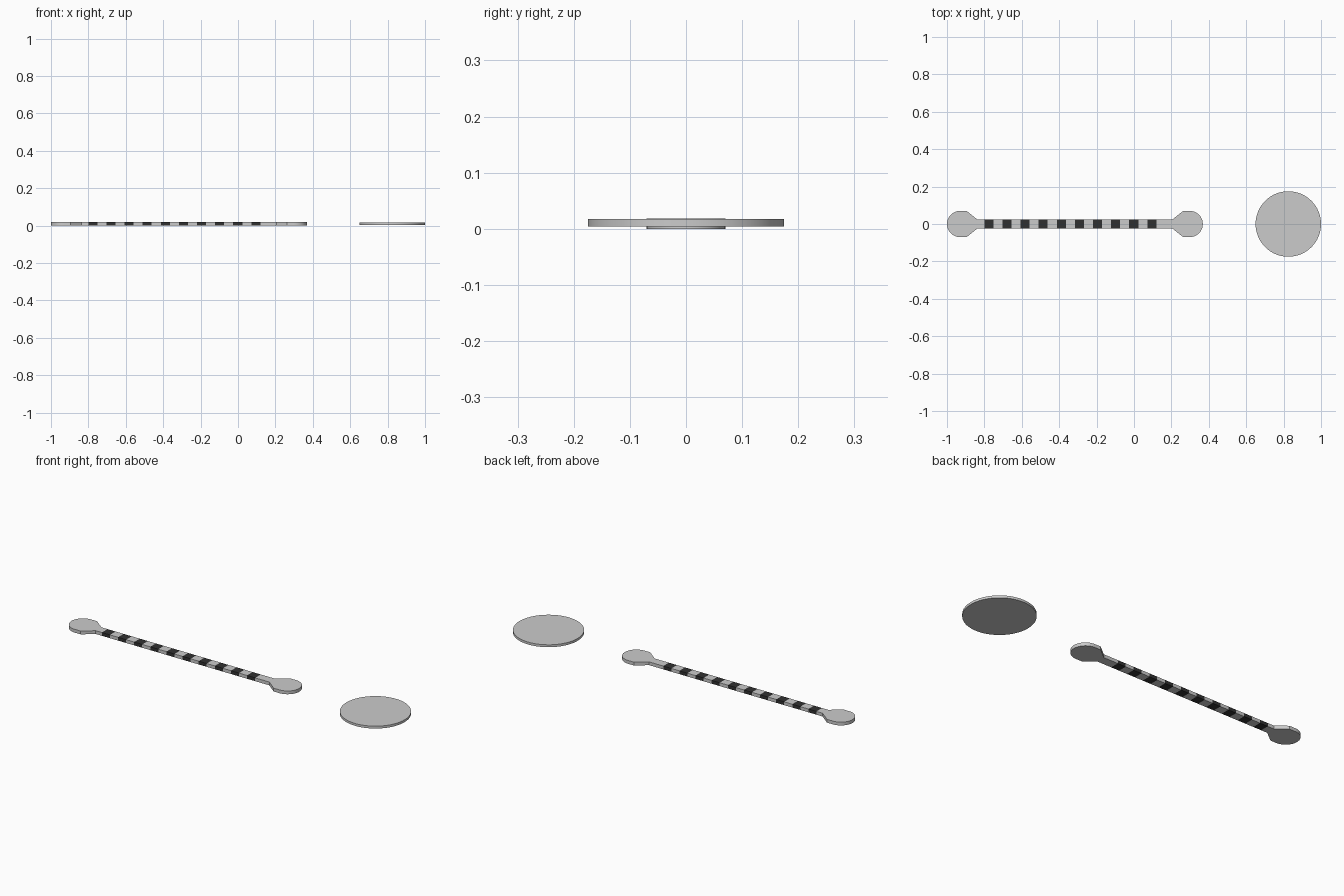
import bpy, bmesh, math

if "Cube" in bpy.data.objects:
    bpy.data.objects.remove(bpy.data.objects["Cube"])

H = 0.018            # strip thickness
MID = -0.316         # centre of the strip in x
HALF = 0.684         # half length of the strip
R, W = 0.07, 0.024   # end pad radius, strip half width
BAND0, N = -0.80, 20
STEP = 2 * (MID - BAND0) / N

dark = bpy.data.materials.new("dark_band")
dark.diffuse_color = (0.03, 0.03, 0.03, 1)
dark.use_nodes = True
dark.node_tree.nodes["Principled BSDF"].inputs["Base Color"].default_value = dark.diffuse_color
grey = bpy.data.materials.new("grey")
grey.diffuse_color = (0.8, 0.8, 0.8, 1)
grey.use_nodes = True
grey.node_tree.nodes["Principled BSDF"].inputs["Base Color"].default_value = grey.diffuse_color


def finish(name, bm):
    bmesh.ops.recalc_face_normals(bm, faces=bm.faces)
    me = bpy.data.meshes.new(name)
    bm.to_mesh(me)
    bm.free()
    ob = bpy.data.objects.new(name, me)
    bpy.context.collection.objects.link(ob)
    bpy.context.view_layer.objects.active = ob
    ob.select_set(True)
    bpy.ops.object.shade_smooth_by_angle(angle=math.radians(30))
    ob.select_set(False)
    return ob


def plate(name, outline, z0, z1):
    bm = bmesh.new()
    face = bm.faces.new([bm.verts.new((x, y, z0)) for x, y in outline])
    ext = bmesh.ops.extrude_face_region(bm, geom=[face], use_keep_orig=True)
    for v in ext["geom"]:
        if isinstance(v, bmesh.types.BMVert):
            v.co.z = z1
    return finish(name, bm)


# Rounded end pads with a tapered neck
def pad_outline(side):
    pts = []
    for i in range(25):
        a = math.pi / 2 + math.pi * i / 24
        pts.append((-HALF + R + R * math.cos(a), R * math.sin(a)))
    neck = [(-0.579, -R), (-0.521, -W), (BAND0 - MID, -W)]
    pts += neck + [(x, -y) for x, y in reversed(neck)]
    return [(MID - side * x, y) for x, y in pts]


plate("left_end_pad", pad_outline(-1), 0, H)
plate("right_end_pad", pad_outline(1), 0, H)

# Banded strip: alternating dark and grey segments along one bar
bm = bmesh.new()
rings = []
for i in range(N + 1):
    x = BAND0 + i * STEP
    rings.append([bm.verts.new((x, y, z))
                  for y, z in ((-W, 0), (W, 0), (W, H), (-W, H))])
for i, (a, b) in enumerate(zip(rings, rings[1:])):
    for k in range(4):
        j = (k + 1) % 4
        f = bm.faces.new((a[k], a[j], b[j], b[k]))
        f.material_index = i % 2
strip = finish("banded_strip", bm)
strip.data.materials.append(dark)
strip.data.materials.append(grey)

# Separate round disc
disc = [(0.825 + 0.175 * math.cos(math.tau * i / 64),
         0.175 * math.sin(math.tau * i / 64)) for i in range(64)]
plate("round_disc", disc, 0.004, 0.017)
